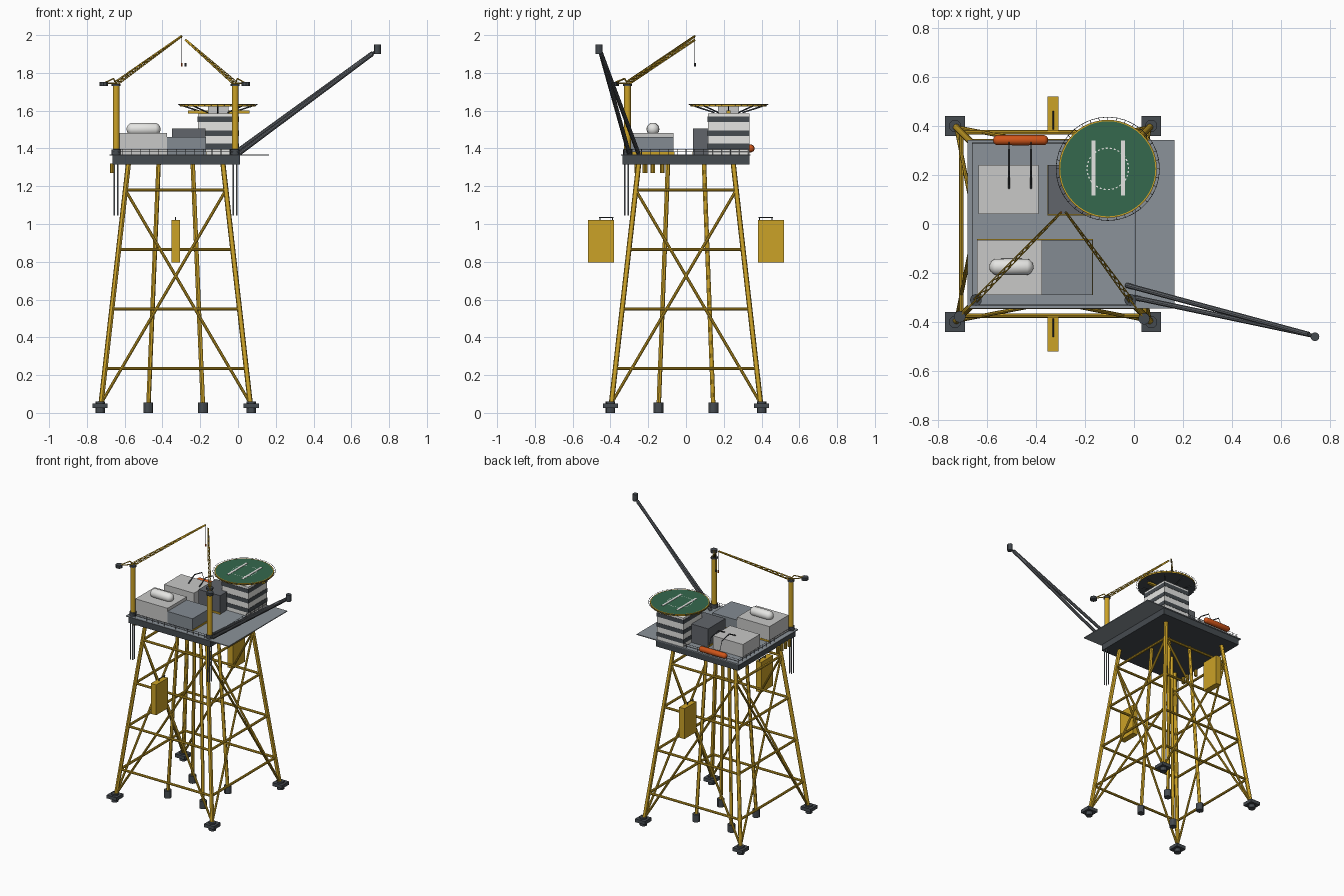
import bpy, bmesh, math
from mathutils import Vector, Matrix

if "Cube" in bpy.data.objects:
    bpy.data.objects.remove(bpy.data.objects["Cube"])


def material(name, r, g, b):
    m = bpy.data.materials.new(name)
    m.use_nodes = True
    m.diffuse_color = (r, g, b, 1)
    m.node_tree.nodes["Principled BSDF"].inputs["Base Color"].default_value = (r, g, b, 1)
    return m


YELLOW = material("safety_yellow", .60, .36, .02)
DECK = material("deck_grey", .26, .29, .32)
DARK = material("dark_steel", .06, .07, .08)
LIGHT = material("light_grey", .58, .58, .57)
MID = material("module_grey", .23, .26, .29)
STEEL = material("boom_grey", .12, .13, .145)
WHITE = material("white", .78, .78, .76)
GREEN = material("landing_green", .035, .14, .075)
ORANGE = material("rescue_orange", .62, .09, .01)


def finish(name, bm, mats, smooth=False):
    bmesh.ops.recalc_face_normals(bm, faces=bm.faces)
    me = bpy.data.meshes.new(name)
    bm.to_mesh(me)
    bm.free()
    for m in mats if isinstance(mats, list) else [mats]:
        me.materials.append(m)
    ob = bpy.data.objects.new(name, me)
    bpy.context.collection.objects.link(ob)
    if smooth:
        bpy.ops.object.select_all(action='DESELECT')
        bpy.context.view_layer.objects.active = ob
        ob.select_set(True)
        bpy.ops.object.shade_smooth_by_angle()
    return ob


def boxes(name, spans, mat):
    """Each span is (x0, x1, y0, y1, z0, z1)."""
    bm = bmesh.new()
    for x0, x1, y0, y1, z0, z1 in spans:
        mtx = (Matrix.Translation(((x0 + x1) / 2, (y0 + y1) / 2, (z0 + z1) / 2))
               @ Matrix.Diagonal((x1 - x0, y1 - y0, z1 - z0, 1)))
        bmesh.ops.create_cube(bm, size=1, matrix=mtx)
    return finish(name, bm, mat)


def tubes(name, runs, r, mat, sides=8):
    """Straight round bars between pairs of points."""
    bm = bmesh.new()
    for a, b in runs:
        a, b = Vector(a), Vector(b)
        rot = (b - a).to_track_quat('Z', 'Y').to_matrix().to_4x4()
        bmesh.ops.create_cone(bm, cap_ends=True, segments=sides, radius1=r, radius2=r,
                              depth=(b - a).length, matrix=Matrix.Translation((a + b) / 2) @ rot)
    return finish(name, bm, mat, sides > 5)


def capsule(name, x0, x1, y, z, r, mat):
    bm = bmesh.new()
    bmesh.ops.create_uvsphere(bm, u_segments=20, v_segments=12, radius=r,
                              matrix=Matrix.Rotation(math.pi / 2, 4, 'Y'))
    half = (x1 - x0) / 2 - r
    for v in bm.verts:
        if abs(v.co.x) > 1e-5:
            v.co.x += math.copysign(half, v.co.x)
        v.co += Vector(((x0 + x1) / 2, y, z))
    return finish(name, bm, mat, True)


# Jacket: tapering corner legs, inner piles, level rings and large cross braces
CX = -.33
CORNERS = [(-1, -1), (1, -1), (1, 1), (-1, 1)]


def leg_point(c, z):
    h = .395 - (z - .05) * .114
    return (CX + c[0] * h, c[1] * h, z)


tubes("corner_legs", [(leg_point(c, .02), leg_point(c, 1.33)) for c in CORNERS], .014, YELLOW, 12)
tubes("inner_piles", [((CX + .145 * i, .145 * j, .02), (CX + .09 * i, .095 * j, 1.33))
                      for i, j in CORNERS], .012, YELLOW, 12)
sides = [(CORNERS[k], CORNERS[(k + 1) % 4]) for k in range(4)]
tubes("level_braces", [(leg_point(a, z), leg_point(b, z))
                       for a, b in sides for z in (.235, .55, .865, 1.18)], .009, YELLOW)
tubes("cross_braces", [(leg_point(p, .05), leg_point(q, 1.18))
                       for a, b in sides for p, q in ((a, b), (b, a))], .008, YELLOW)

# Feet
tubes("corner_feet", [((CX + .4 * i, .4 * j, 0), (CX + .4 * i, .4 * j, .06))
                      for i, j in CORNERS], .025, DARK, 12)
boxes("foot_plates", [(CX + .4 * i - .04, CX + .4 * i + .04, .4 * j - .04, .4 * j + .04, .025, .05)
                      for i, j in CORNERS], DARK)
tubes("inner_feet", [((CX + .145 * i, .145 * j, 0), (CX + .145 * i, .145 * j, .055))
                     for i, j in CORNERS], .026, DARK, 12)

# Boat landings
boxes("boat_landings", [(-.352, -.308, min(.38 * s, .52 * s), max(.38 * s, .52 * s), .795, 1.02)
                        for s in (-1, 1)], YELLOW)
tubes("landing_rails", [((CX, .385 * s, 1.035), (CX, .46 * s, 1.035)) for s in (-1, 1)]
      + [((CX, y * s, 1.015), (CX, y * s, 1.035)) for y in (.39, .455) for s in (-1, 1)], .003, DARK, 5)

# Main deck with wide plating
boxes("deck_hull", [(-.665, .01, -.335, .335, 1.315, 1.362)], DARK)
boxes("deck_plating", [(-.68, .165, -.345, .342, 1.362, 1.368)], DECK)
tubes("hull_buckets", [((-.665, y, 1.27), (-.665, y, 1.32)) for y in (-.26, -.217, -.175, -.125)],
      .012, YELLOW, 10)
rails, posts = [], []
ring = [(-.66, -.33), (.005, -.33), (.005, .33), (-.66, .33)]
for k in range(4):
    a, b = Vector(ring[k]), Vector(ring[(k + 1) % 4])
    rails += [((*a, z), (*b, z)) for z in (1.382, 1.396)]
    posts += [((*a.lerp(b, t / 14), 1.366), (*a.lerp(b, t / 14), 1.396)) for t in range(14)]
tubes("deck_railing", rails + posts, .0015, STEEL, 4)

# Process modules
boxes("light_modules", [(-.64, -.375, -.29, -.065, 1.366, 1.483),
                        (-.635, -.39, .04, .24, 1.366, 1.465)], LIGHT)
boxes("low_module", [(-.375, -.17, -.29, -.065, 1.366, 1.46)], MID)
boxes("tall_module", [(-.35, -.173, .038, .24, 1.366, 1.505)], STEEL)
boxes("module_trim", [(-.64, -.168, -.066, -.062, 1.366, 1.38), (-.171, -.167, -.29, -.062, 1.366, 1.38),
                      (-.353, -.349, .035, .24, 1.366, 1.38), (-.353, -.17, .034, .038, 1.366, 1.38)], YELLOW)
capsule("storage_tank", -.59, -.41, -.175, 1.502, .034, WHITE)
boxes("tank_saddles", [(x - .008, x + .008, -.2, -.15, 1.48, 1.49) for x in (-.545, -.455)], STEEL)

# Rescue boat and its davits
capsule("rescue_boat", -.575, -.35, .342, 1.4, .021, ORANGE)
arm = [(.14, 1.46), (.22, 1.503), (.305, 1.485)]
tubes("davits", [((x, *arm[k]), (x, *arm[k + 1])) for x in (-.51, -.42) for k in (0, 1)], .004, DARK, 6)
tubes("davit_falls", [((x, .305, 1.485), (x, .335, 1.415)) for x in (-.51, -.42)], .002, DARK, 5)

# Accommodation block with window bands
boxes("quarters", [(-.213, .003, .117, .335, 1.366, 1.585)], WHITE)
boxes("window_bands", [(-.215, .005, .115, .337, z, z + .03) for z in (1.395, 1.465, 1.54)], DARK)
boxes("roof_plinth", [(-.16, -.05, .17, .28, 1.585, 1.622)], LIGHT)
boxes("roof_beam", [(-.265, .06, .215, .235, 1.586, 1.6)], YELLOW)

# Landing pad: green top, yellow rim, dark underside
PX, PY, PZ = -.107, .225, 1.622
bm = bmesh.new()
bmesh.ops.create_cone(bm, cap_ends=True, segments=48, radius1=.2, radius2=.2, depth=.012,
                      matrix=Matrix.Translation((PX, PY, PZ + .006)))
for f in bm.faces:
    f.material_index = 0 if f.normal.z > .5 else 2 if f.normal.z < -.5 else 1
finish("landing_pad", bm, [GREEN, YELLOW, DARK])


def rim(r, k, n, z):
    t = 2 * math.pi * k / n
    return (PX + r * math.cos(t), PY + r * math.sin(t), z)


def flat_ring(name, r0, r1, z, mat, n, dashed):
    bm = bmesh.new()
    for k in range(0, n, 2 if dashed else 1):
        pts = [rim(r0, k, n, z), rim(r1, k, n, z), rim(r1, k + 1, n, z), rim(r0, k + 1, n, z)]
        bm.faces.new([bm.verts.new(p) for p in pts])
    finish(name, bm, mat)


flat_ring("pad_edge_line", .194, .2, PZ + .013, YELLOW, 48, False)
flat_ring("pad_target_ring", .082, .087, PZ + .013, WHITE, 64, True)
boxes("pad_stripes", [(x - .008, x + .008, .116, .34, PZ + .012, PZ + .014) for x in (-.165, -.045)], WHITE)
tubes("pad_struts", [(rim(.075, k, 8, 1.59), rim(.18, k, 8, 1.624)) for k in range(8)], .004, DARK, 6)
tubes("pad_safety_net", [(rim(.198, k, 36, 1.625), rim(.211, k, 36, 1.635)) for k in range(36)]
      + [(rim(.211, k, 36, 1.635), rim(.211, k + 1, 36, 1.635)) for k in range(36)], .0012, STEEL, 4)


# Pedestal cranes with lattice jibs and counterweights
def crane(side, x, y, tip):
    base, tip = Vector((x, y, 1.745)), Vector(tip)
    tubes(side + "_crane_pedestal", [((x, y, 1.36), (x, y, 1.73))], .018, YELLOW, 16)
    tubes(side + "_crane_collars", [((x, y, 1.366), (x, y, 1.395)), ((x, y, 1.73), (x, y, 1.742))],
          .024, DARK, 16)
    out = Vector((tip.x - x, tip.y - y, 0)).normalized()
    across = Vector((-out.y, out.x, 0))
    up = (tip - base).normalized().cross(across)
    n, signs, runs = 14, [(-1, -1), (1, -1), (1, 1), (-1, 1)], []

    def node(k, c):
        s = .009 - .006 * k / n
        return base.lerp(tip, k / n) + across * c[0] * s + up * c[1] * s
    for k in range(n):
        for q in range(4):
            runs += [(node(k, signs[q]), node(k + 1, signs[q])),
                     (node(k, signs[q]), node(k + 1, signs[(q + 1) % 4]))]
    tubes(side + "_crane_jib", runs, .0022, YELLOW, 4)
    back = base - out * .095
    tubes(side + "_counter_jib", [(base, back), (base, base + Vector((0, 0, .025)) - out * .02),
                                  (base + Vector((0, 0, .025)) - out * .02, back)], .004, YELLOW, 6)
    tubes(side + "_counterweight", [(back - Vector((0, 0, .014)), back + Vector((0, 0, .008)))],
          .024, DARK, 10)
    tubes(side + "_cable", [(tip, (tip.x, tip.y, 1.85))], .0012, DARK, 4)
    tubes(side + "_hook", [((tip.x, tip.y, 1.835), (tip.x, tip.y, 1.852))], .005,
          ORANGE if side == "right" else DARK, 8)
    # Seawater pipes below the crane
    tubes(side + "_pipes", [((x + dx, y + dy, 1.045), (x + dx, y + dy, 1.33))
                            for dx in (-.009, .009) for dy in (-.015, .005)], .004, MID, 8)


crane("right", -.645, -.31, (-.298, .047, 1.995))
crane("left", -.015, -.31, (-.278, .047, 1.975))

# Flare boom
tubes("flare_boom", [((-.03, -.25, 1.368), (.712, -.45, 1.905)), ((.0, -.3, 1.368), (.712, -.45, 1.9))],
      .011, STEEL, 10)
tubes("flare_tip", [((.738, -.46, 1.9), (.738, -.46, 1.95))], .018, DARK, 12)
tubes("flare_neck", [((.705, -.449, 1.9), (.738, -.46, 1.915))], .008, DARK, 8)
